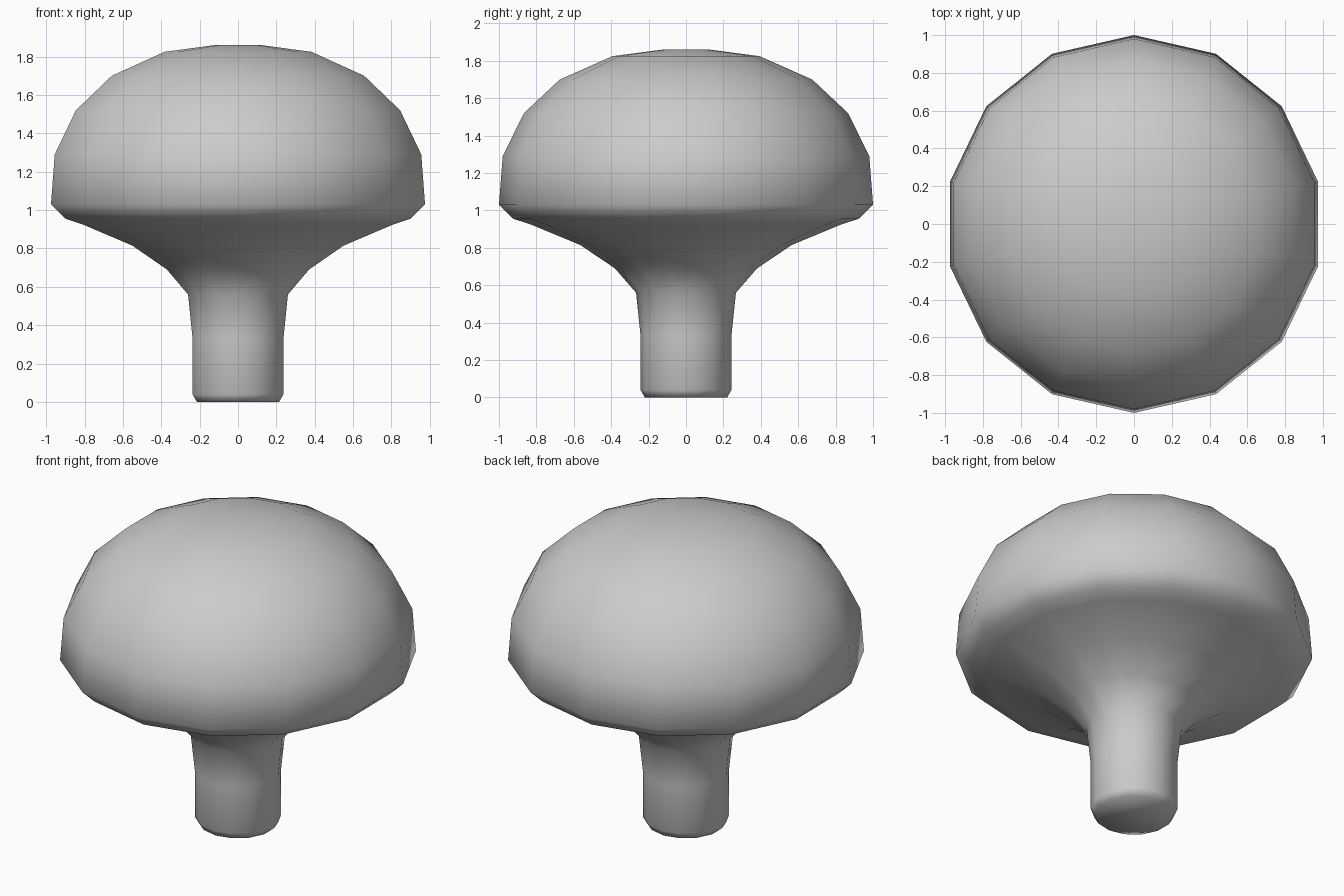
import bpy
import bmesh
from math import pi, sin, cos

old = bpy.data.objects.get("Cube")
if old:
    bpy.data.objects.remove(old, do_unlink=True)

SIDES = 14

# Outline (radius, height) from the foot of the stem to the crown of the cap
PROFILE = [
    (0.22, 0.0), (0.243, 0.04), (0.243, 0.33), (0.267, 0.56), (0.38, 0.69),
    (0.565, 0.815), (0.83, 0.925), (0.923, 0.955), (1.0, 1.03), (0.98, 1.29),
    (0.867, 1.52), (0.675, 1.70), (0.393, 1.825), (0.125, 1.86),
]

# Plain grey
grey = bpy.data.materials.new("plain_grey")
grey.use_nodes = True
colour = (0.6, 0.6, 0.6, 1.0)
grey.diffuse_color = colour
grey.node_tree.nodes["Principled BSDF"].inputs["Base Color"].default_value = colour


def lathe(name, profile, material):
    """Turn a profile around z, with a corner on +y, and close both ends."""
    bm = bmesh.new()
    rings = []
    for r, z in profile:
        angles = [pi / 2 + 2 * pi * i / SIDES for i in range(SIDES)]
        rings.append([bm.verts.new((r * cos(a), r * sin(a), z)) for a in angles])
    for low, high in zip(rings, rings[1:]):
        for i in range(SIDES):
            j = (i + 1) % SIDES
            bm.faces.new((low[i], low[j], high[j], high[i]))
    bm.faces.new(rings[0][::-1])
    bm.faces.new(rings[-1])
    for face in bm.faces:
        face.smooth = True
    mesh = bpy.data.meshes.new(name)
    bm.to_mesh(mesh)
    bm.free()
    mesh.materials.append(material)
    obj = bpy.data.objects.new(name, mesh)
    bpy.context.collection.objects.link(obj)
    return obj


# Stem and cap form one continuous turned body
lathe("mushroom_body", PROFILE, grey)
